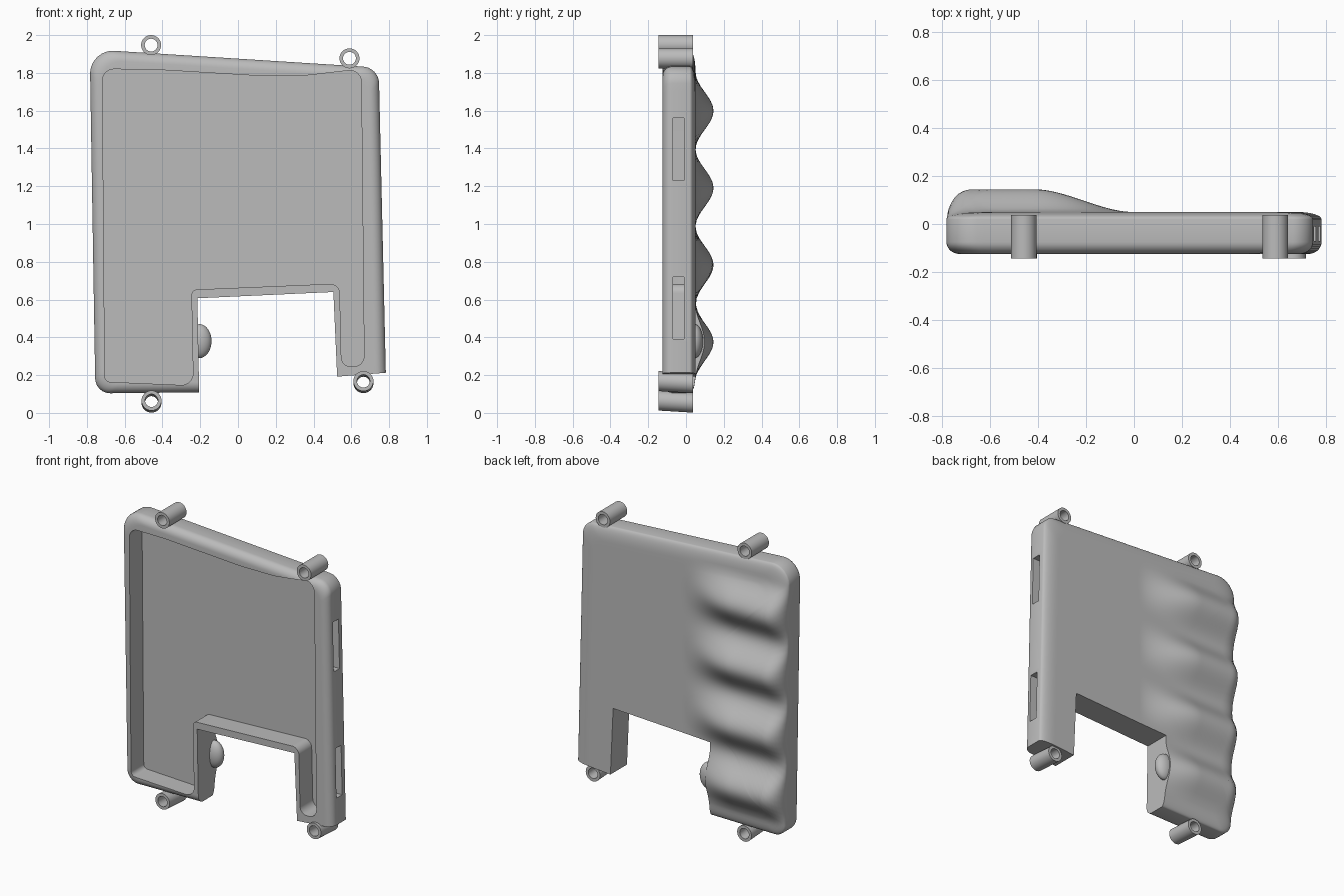
import bpy, bmesh, math
from mathutils import Vector

cube = bpy.data.objects.get("Cube")
if cube:
    bpy.data.objects.remove(cube, do_unlink=True)

grey = bpy.data.materials.new("plain grey")
grey.use_nodes = True
colour = (0.5, 0.5, 0.5, 1)
grey.diffuse_color = colour
grey.node_tree.nodes["Principled BSDF"].inputs["Base Color"].default_value = colour


def finish(name, bm):
    bmesh.ops.recalc_face_normals(bm, faces=bm.faces)
    mesh = bpy.data.meshes.new(name)
    bm.to_mesh(mesh)
    bm.free()
    mesh.materials.append(grey)
    obj = bpy.data.objects.new(name, mesh)
    bpy.context.collection.objects.link(obj)
    return obj


def activate(obj):
    bpy.ops.object.select_all(action="DESELECT")
    obj.select_set(True)
    bpy.context.view_layer.objects.active = obj


def smooth(obj, angle=35):
    activate(obj)
    bpy.ops.object.shade_smooth_by_angle(angle=math.radians(angle))


def rounded(corners, edge_steps=1, arc_steps=8):
    """Closed outline in (x, z) from corners given as (x, z, radius)."""
    pts, n = [], len(corners)
    arcs = []
    for i, (x, z, r) in enumerate(corners):
        p = Vector((x, z))
        a = (Vector(corners[i - 1][:2]) - p).normalized()
        b = (Vector(corners[(i + 1) % n][:2]) - p).normalized()
        if r == 0:
            arcs.append([p])
            continue
        half = a.angle(b) / 2
        centre = p + (a + b).normalized() * r / math.sin(half)
        start = p + a * r / math.tan(half) - centre
        end = p + b * r / math.tan(half) - centre
        arcs.append([centre + start.lerp(end, k / arc_steps).normalized() * r
                     for k in range(arc_steps + 1)])
    for i, arc in enumerate(arcs):
        pts += arc
        nxt = arcs[(i + 1) % n][0]
        pts += [arc[-1].lerp(nxt, k / edge_steps) for k in range(1, edge_steps)]
    return pts


def prism(name, outline, y0, y1):
    bm = bmesh.new()
    front = [bm.verts.new((p.x, y0, p.y)) for p in outline]
    back = [bm.verts.new((p.x, y1, p.y)) for p in outline]
    bm.faces.new(front)
    bm.faces.new(back)
    for i in range(len(front)):
        bm.faces.new((front[i - 1], front[i], back[i], back[i - 1]))
    return finish(name, bm)


def cut(obj, cutter):
    cutter.hide_render = True
    mod = obj.modifiers.new("cut", "BOOLEAN")
    mod.operation, mod.solver, mod.object = "DIFFERENCE", "EXACT", cutter
    activate(obj)
    bpy.ops.object.modifier_apply(modifier=mod.name)
    bpy.data.objects.remove(cutter, do_unlink=True)


def back_height(x, z):
    """Flat back with four finger ridges that grow toward the right side."""
    t = min(max(-x / 0.42, 0), 1)
    t = t * t * (3 - 2 * t)
    wave = 0.5 + 0.5 * math.cos(2 * math.pi * (z - 0.375) / 0.408)
    return 0.05 + 0.095 * t * wave * (0.17 < z < 1.81)


# Main shell: concentric rings from the front centre, round the rim, to the back
outline = rounded([(-0.785, 1.925, 0.12), (0.745, 1.828, 0.09), (0.787, 0.02, 0.05),
                   (-0.1, 0.11, 0), (-0.755, 0.103, 0.08)], edge_steps=40)
FRONT, RIM_FRONT, RIM_BACK = -0.125, -0.075, 0.02
R_FRONT, R_BACK = 0.055, 0.1
fillet = [1 - math.cos(math.pi / 2 * k / 8) for k in range(9)]
inner = [0.1 + 0.67 * k / 40 for k in range(1, 40)]
rings = [(d * R_FRONT, False) for d in reversed(fillet)]
rings += [(d * R_BACK, True) for d in fillet] + [(d, True) for d in inner]

bm = bmesh.new()
loops = []
for d, is_back in rings:
    loop = []
    for p in outline:
        x = p.x * (1 - d / 0.77)
        z = 1 + (p.y - 1) * (1 - d / 0.77 * (0.86 if d < 0.1 else 1))
        r = R_BACK if is_back else R_FRONT
        bulge = math.sqrt(max(0, 1 - max(0, 1 - d / r) ** 2))
        if is_back:
            y = RIM_BACK + (back_height(x, z) - RIM_BACK) * bulge
        else:
            y = RIM_FRONT + (FRONT - RIM_FRONT) * bulge
        loop.append(bm.verts.new((x, y, z)))
    loops.append(loop)
for a, b in zip(loops, loops[1:]):
    for i in range(len(a)):
        bm.faces.new((a[i - 1], a[i], b[i], b[i - 1]))
bm.faces.new(loops[0])
bm.faces.new(loops[-1])
shell = finish("grip_shell", bm)

# Open notch between the two legs, and the flat end of the left leg
notch = rounded([(-0.2, -0.2, 0), (-0.215, 0.607, 0), (0.505, 0.64, 0),
                 (0.525, 0.192, 0), (0.9, 0.222, 0), (0.9, -0.2, 0)])
cut(shell, prism("notch_cutter", notch, -0.4, 0.4))

# Hollow, open to the front
cavity = rounded([(-0.718, 1.82, 0.06), (-0.45, 1.818, 0), (0.1, 1.785, 0), (0.35, 1.785, 0),
                  (0.652, 1.82, 0.06), (0.668, 0.245, 0.055), (0.548, 0.245, 0.05),
                  (0.538, 0.685, 0.05), (-0.247, 0.652, 0.03), (-0.237, 0.145, 0.06),
                  (-0.705, 0.165, 0.03)])
cut(shell, prism("cavity_cutter", cavity, -0.4, 0.01))

# Two slots through the left side wall
for low, high in ((0.39, 0.72), (1.23, 1.56)):
    slot = rounded([(0.61, low, 0), (0.61, high, 0), (0.9, high, 0), (0.9, low, 0)])
    cut(shell, prism("slot_cutter", slot, -0.07, -0.01))
smooth(shell)

# End of the lowest finger ridge, standing out into the notch
bm = bmesh.new()
bmesh.ops.create_uvsphere(bm, u_segments=32, v_segments=16, radius=1)
for v in bm.verts:
    v.co = (-0.205 + 0.065 * v.co.x, 0.045 + 0.045 * v.co.y, 0.38 + 0.09 * v.co.z)
smooth(finish("ridge_end", bm))


# Mounting tubes, the lower two slightly tilted
def tube(name, x, z, drop):
    bm = bmesh.new()
    profile = [(0.053, -0.145), (0.053, 0.037), (0.034, 0.037), (0.034, -0.145)]
    steps = 32
    grid = []
    for k in range(steps):
        a = 2 * math.pi * k / steps
        grid.append([bm.verts.new((x + r * math.cos(a), y,
                                   z + r * math.sin(a) - drop * (y + 0.055)))
                     for r, y in profile])
    for k in range(steps):
        for j in range(4):
            bm.faces.new((grid[k - 1][j - 1], grid[k][j - 1], grid[k][j], grid[k - 1][j]))
    smooth(finish(name, bm))


tube("upper_right_tube", -0.46, 1.947, 0)
tube("upper_left_tube", 0.59, 1.877, 0)
tube("lower_right_tube", -0.458, 0.06, 0.06)
tube("lower_left_tube", 0.664, 0.163, 0.06)
